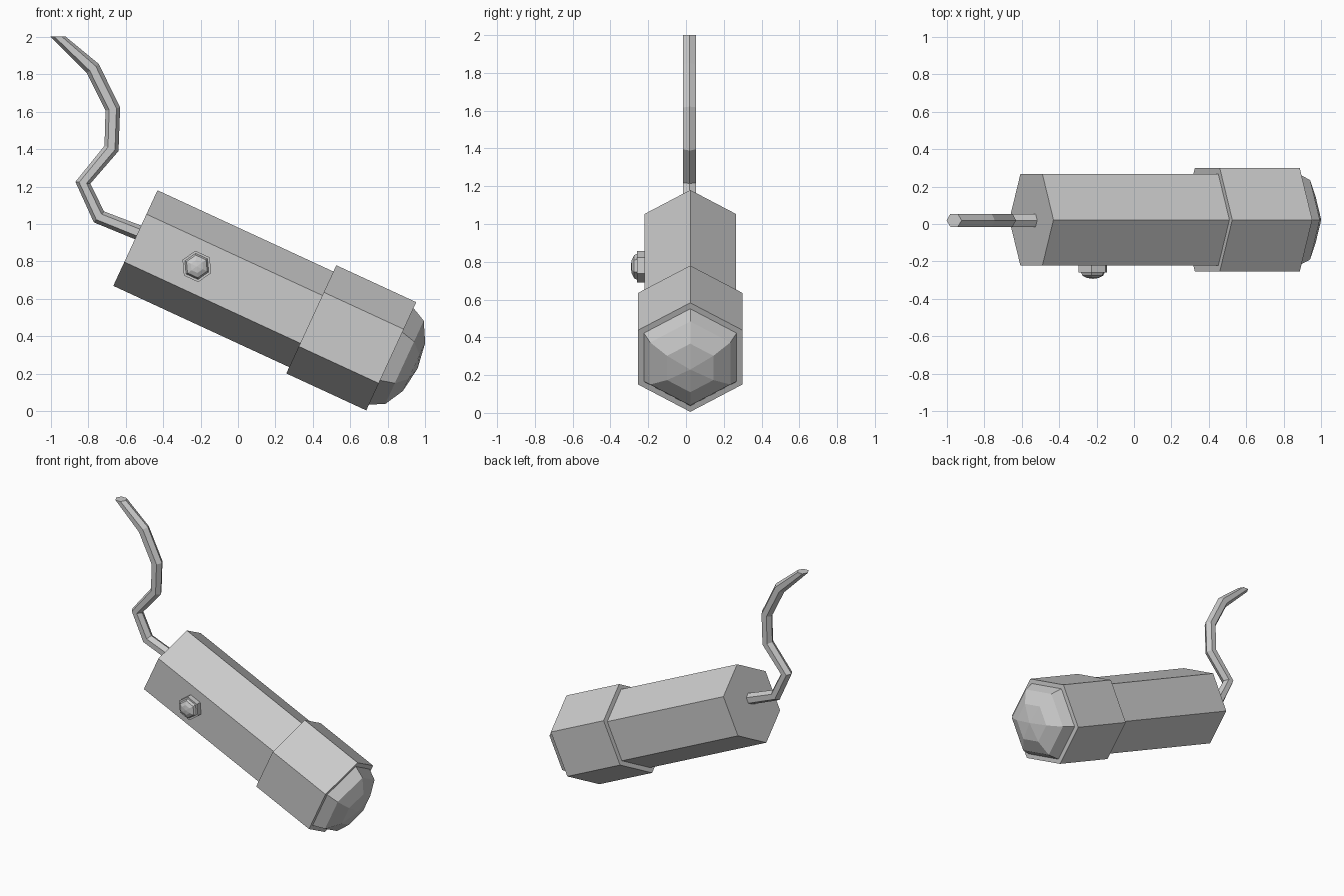
import bpy, bmesh, math
from mathutils import Vector, Matrix

if "Cube" in bpy.data.objects:
    bpy.data.objects.remove(bpy.data.objects["Cube"])

SIDES = 6
YC = 0.0225
TILT = math.radians(24.8)
AXIS = Vector((math.cos(TILT), 0, -math.sin(TILT)))   # along the barrel
UP = Vector((math.sin(TILT), 0, math.cos(TILT)))      # across the barrel
BACK = Vector((-0.5475, YC, 0.925))


def skin(name, rings):
    """Join successive hexagonal rings into a flat-faced surface."""
    bm = bmesh.new()
    loops = [[bm.verts.new(p) for p in ring] for ring in rings]
    for a, b in zip(loops, loops[1:]):
        for i in range(SIDES):
            j = (i + 1) % SIDES
            bm.faces.new((a[i], a[j], b[j], b[i]))
    bmesh.ops.remove_doubles(bm, verts=bm.verts, dist=1e-5)
    bmesh.ops.recalc_face_normals(bm, faces=bm.faces)
    mesh = bpy.data.meshes.new(name)
    bm.to_mesh(mesh)
    bm.free()
    obj = bpy.data.objects.new(name, mesh)
    bpy.context.collection.objects.link(obj)
    return obj


def ring(center, u, v, r):
    return [center + r * (u * math.cos(t) + v * math.sin(t))
            for t in (math.tau * i / SIDES for i in range(SIDES))]


def lathe(name, origin, axis, u, profile):
    """profile: (radius, distance along axis)"""
    v = axis.cross(u)
    return skin(name, [ring(origin + axis * d, u, v, r) for r, d in profile])


def dome(r, start, depth):
    return [(r * math.cos(a), start + depth * math.sin(a))
            for a in (math.radians(30 * i) for i in range(3))] + [(0, start + depth)]


# Barrel with the wider head and its front rim
lathe("barrel_and_head", BACK, AXIS, UP,
      [(0, 0), (0.281, 0), (0.281, 1.034), (0.318, 1.034), (0.318, 1.504), (0.283, 1.504)])

# Faceted lens
lathe("lens", BACK, AXIS, UP, dome(0.283, 1.504, 0.155))

# Side button: collar and small dome
button_at = BACK + AXIS * 0.361 + Vector((0, -0.243, 0))
lathe("button", button_at, Vector((0, -1, 0)), AXIS,
      [(0.084, 0), (0.084, 0.038)] + dome(0.07, 0.038, 0.034))

# Bent cord: each ring lies across the bisector of its neighbouring segments
path = [Vector((x, YC - 0.003, z)) for x, z in (
    (-0.533, 0.955), (-0.742, 1.038), (-0.828, 1.22), (-0.675, 1.403),
    (-0.668, 1.613), (-0.775, 1.83), (-0.96, 2.0))]
side = Vector((0, 1, 0))
rings = []
for i, p in enumerate(path):
    if i == 0:
        d = -AXIS
    elif i == len(path) - 1:
        d = Vector((0, 0, 1))
    else:
        d = (p - path[i - 1]).normalized() + (path[i + 1] - p).normalized()
    u = side.cross(d).normalized()
    rings.append(ring(p, u, side, 0.04))
rings.append([path[-1]] * SIDES)
cord = skin("cord", rings)
